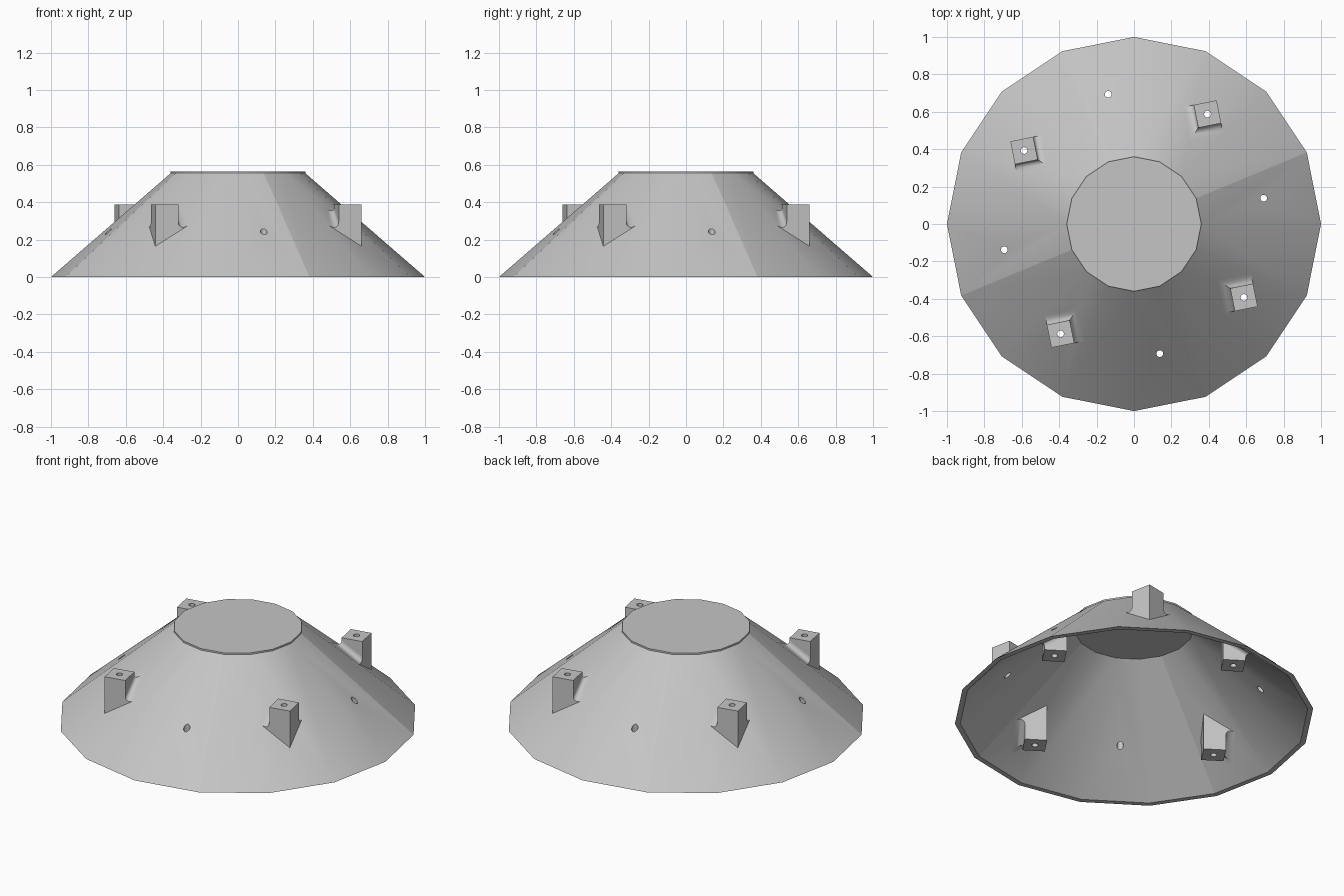
import bpy
import bmesh
import math
from mathutils import Vector

SIDES = 16
BASE_R, TOP_R, CONE_H, PLATE_H = 1.0, 0.36, 0.555, 0.565
WALL = 0.03                      # horizontal wall thickness
POST_R, HALF, POST_H = 0.707, 0.0625, 0.147
FILLET, STEPS = 0.052, 7
SLOPE = CONE_H / (BASE_R - TOP_R)
STEP = 2 * math.pi / SIDES

cube = bpy.data.objects.get("Cube")
if cube:
    bpy.data.objects.remove(cube)

grey = bpy.data.materials.new("plain_grey")
grey.use_nodes = True
grey.diffuse_color = (0.56, 0.56, 0.56, 1)
grey.node_tree.nodes["Principled BSDF"].inputs["Base Color"].default_value = grey.diffuse_color


def make_object(name, bm):
    bmesh.ops.recalc_face_normals(bm, faces=bm.faces[:])
    mesh = bpy.data.meshes.new(name)
    bm.to_mesh(mesh)
    bm.free()
    mesh.materials.append(grey)
    obj = bpy.data.objects.new(name, mesh)
    bpy.context.collection.objects.link(obj)
    return obj


def cut(obj, cutter):
    mod = obj.modifiers.new("holes", 'BOOLEAN')
    mod.operation = 'DIFFERENCE'
    mod.solver = 'EXACT'
    mod.object = cutter
    bpy.context.view_layer.objects.active = obj
    bpy.ops.object.modifier_apply(modifier=mod.name)


def is_seam(edge):
    # the cone is shaded as four smooth quarters
    a, b = (v.co for v in edge.verts)
    if abs(a.xy.length - b.xy.length) < 0.3:
        return False
    turn = (math.atan2(a.y, a.x) - STEP) / (math.pi / 2)
    return abs(turn - round(turn)) < 0.02


def smooth(obj, seams=False):
    bm = bmesh.new()
    bm.from_mesh(obj.data)
    for f in bm.faces:
        f.smooth = True
    for e in bm.edges:
        sharp = e.calc_face_angle(math.pi) > math.radians(35)
        e.smooth = not (sharp or (seams and is_seam(e)))
    bm.to_mesh(obj.data)
    bm.free()


def surface_z(u, side):
    # height of a cone facet at distance u along its middle line
    flat = math.cos(STEP / 2)
    edge = BASE_R if side > 0 else BASE_R - WALL
    return (edge - u / flat) * SLOPE


def place(a, b, lift, angle, side):
    # local square axes a, b with the corner a = b pointing outward
    a, b = a * side, b * side
    u, v = POST_R + (a + b) / math.sqrt(2), (b - a) / math.sqrt(2)
    c, s = math.cos(angle), math.sin(angle)
    return Vector((u * c - v * s, u * s + v * c, surface_z(u, side) + side * lift))


def make_post(name, angle, side):
    bm = bmesh.new()
    corners = [(-HALF, -HALF), (HALF, -HALF), (HALF, HALF), (-HALF, HALF)]
    root = [bm.verts.new(place(a, b, -0.01, angle, side)) for a, b in corners]
    end_z = surface_z(POST_R, side) + side * POST_H
    end = [bm.verts.new((v.co.x, v.co.y, end_z)) for v in root]
    bm.faces.new(root)
    bm.faces.new(end)
    for i in range(4):
        j = (i + 1) % 4
        bm.faces.new((root[i], root[j], end[j], end[i]))
    return make_object(name, bm)


def make_fillet(name, angle, side):
    # concave skirt along two adjoining faces, mitred at their corner
    bm = bmesh.new()
    rows = []
    for a, b, da, db in ((-HALF, HALF, -1, 0), (-HALF, -HALF, -1, -1), (HALF, -HALF, 0, -1)):
        row = [place(a, b, -0.01, angle, side)]
        for k in range(STEPS + 1):
            t = math.pi / 2 * k / STEPS
            d, h = FILLET * (1 - math.cos(t)), FILLET * (1 - math.sin(t))
            row.append(place(a + da * d, b + db * d, h, angle, side))
        rows.append([bm.verts.new(p) for p in row])
    n = len(rows[0])
    for r, q in zip(rows, rows[1:]):
        for k in range(n):
            m = (k + 1) % n
            bm.faces.new((r[k], r[m], q[m], q[k]))
    bm.faces.new(rows[0])
    bm.faces.new(rows[-1])
    smooth(make_object(name, bm))


# Hollow cone with a thin closed top
bm = bmesh.new()
profile = [(TOP_R - WALL, CONE_H), (BASE_R - WALL, 0), (BASE_R, 0), (TOP_R, CONE_H), (TOP_R, PLATE_H)]
rings = [[bm.verts.new((r * math.cos(i * STEP), r * math.sin(i * STEP), z))
          for i in range(SIDES)] for r, z in profile]
for p, q in zip(rings, rings[1:]):
    for i in range(SIDES):
        j = (i + 1) % SIDES
        bm.faces.new((p[i], p[j], q[j], q[i]))
bm.faces.new(rings[0])
bm.faces.new(rings[-1])
shell = make_object("cone_shell", bm)

# Vertical hole cutters
bm = bmesh.new()
for i in range(8):
    angle = STEP / 2 + i * math.pi / 4
    made = bmesh.ops.create_cone(bm, cap_ends=True, segments=16, radius1=0.018, radius2=0.018, depth=2)
    bmesh.ops.translate(bm, verts=made["verts"],
                        vec=(POST_R * math.cos(angle), POST_R * math.sin(angle), 0))
cutter = make_object("hole_cutter", bm)
cutter.hide_render = True
cut(shell, cutter)
smooth(shell, seams=True)

# Posts alternate between standing outside and hanging inside
for i in range(8):
    angle = STEP / 2 + i * math.pi / 4
    side = 1 if i % 2 else -1
    label = ("outer" if side > 0 else "inner") + "_post_" + str(i // 2 + 1)
    post = make_post(label, angle, side)
    cut(post, cutter)
    smooth(post)
    make_fillet(label + "_fillet", angle, side)

bpy.data.objects.remove(cutter)
